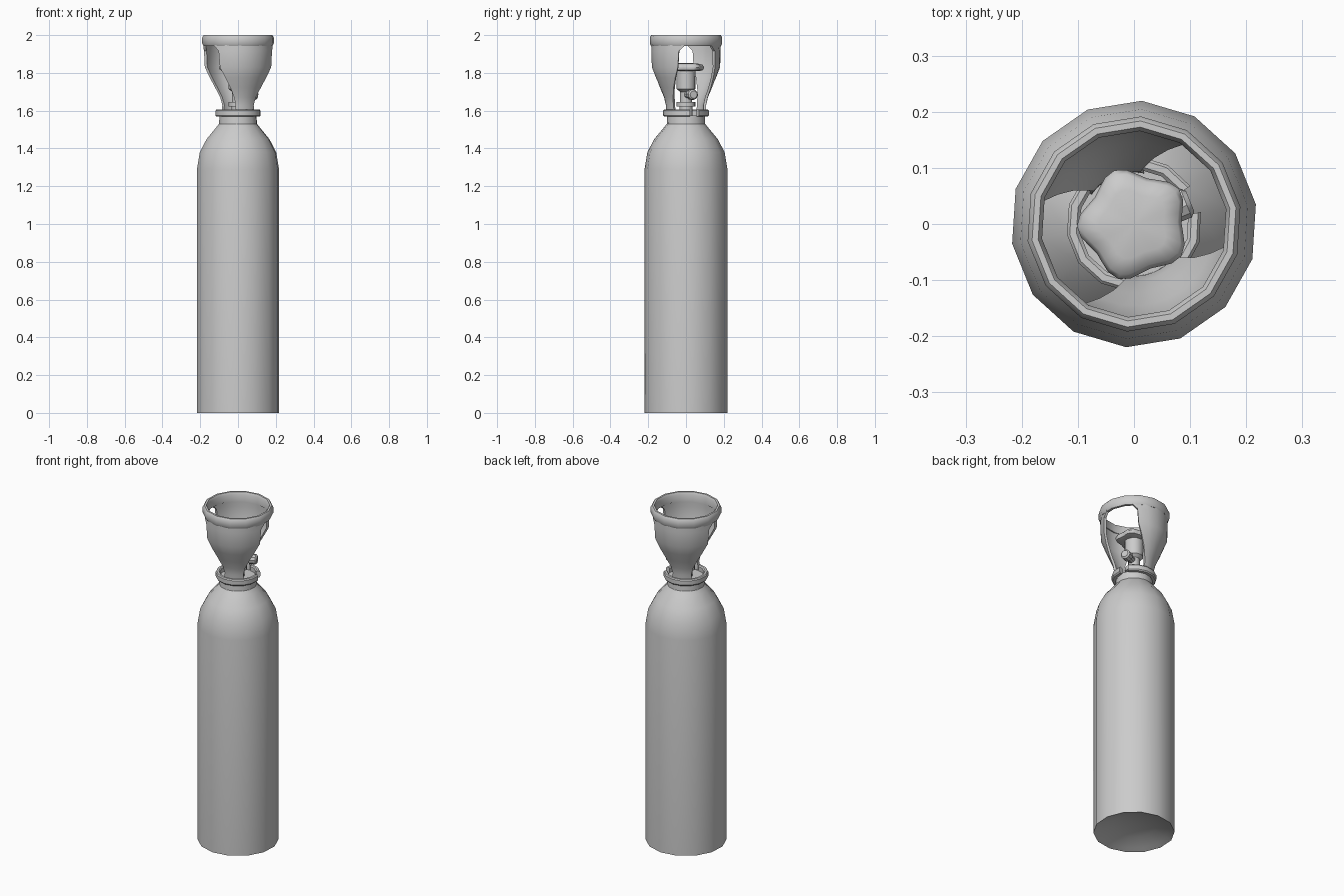
import bpy, bmesh
from math import sin, cos, radians, pi
from mathutils import Matrix

if "Cube" in bpy.data.objects:
    bpy.data.objects.remove(bpy.data.objects["Cube"])

AXIS = 22.06          # direction of the outlet, windows and collar gap (degrees)
PHASE = 9.2           # first corner of the 14-sided tank


def finish(name, bm, angle=32):
    bmesh.ops.remove_doubles(bm, verts=bm.verts, dist=1e-5)
    bmesh.ops.recalc_face_normals(bm, faces=bm.faces)
    me = bpy.data.meshes.new(name)
    bm.to_mesh(me)
    bm.free()
    ob = bpy.data.objects.new(name, me)
    bpy.context.collection.objects.link(ob)
    bpy.ops.object.select_all(action='DESELECT')
    bpy.context.view_layer.objects.active = ob
    ob.select_set(True)
    bpy.ops.object.shade_smooth_by_angle(angle=radians(angle))
    return ob


def lathe(name, profile, n=14, start=PHASE, sweep=360, loop=False, lobe=None, matrix=None, angle=32):
    """Revolve (radius, z) points; loop closes the section, lobe(angle) scales the radius."""
    bm = bmesh.new()
    full = sweep == 360
    cols = []
    for i in range(n if full else n + 1):
        a = radians(start + sweep * i / n)
        k = lobe(a) if lobe else 1
        cols.append([bm.verts.new((r * k * cos(a), r * k * sin(a), z)) for r, z in profile])
    m = len(profile)
    for i in range(n):
        c, d = cols[i], cols[(i + 1) % len(cols)]
        for j in range(m if loop else m - 1):
            q = (j + 1) % m
            bm.faces.new((c[j], d[j], d[q], c[q]))
    if loop and not full:
        bm.faces.new(cols[0])
        bm.faces.new(cols[-1])
    if not loop:
        for j in (0, -1):
            if profile[j][0] > 0:
                bm.faces.new([c[j] for c in cols])
    if matrix:
        bm.transform(matrix)
    # points on the axis collapse to a single vertex
    bmesh.ops.dissolve_degenerate(bm, dist=1e-6, edges=bm.edges)
    return finish(name, bm, angle)


# Tank with dished base, domed shoulder and neck
lathe("tank", [(0, .05), (.12, .038), (.19, .012), (.22, 0), (.22, 1.29), (.205, 1.38),
               (.168, 1.45), (.118, 1.51), (.102, 1.53), (.099, 1.575), (0, 1.575)])

# Split clamp collar around the neck
lathe("clamp_collar", [(.098, 1.568), (.116, 1.568), (.121, 1.575), (.121, 1.6),
                       (.116, 1.606), (.104, 1.606), (.098, 1.6)],
      n=13, start=AXIS + 12, sweep=336, loop=True)

# Thick rim at the top of the guard
lathe("guard_rim", [(.166, 1.945), (.166, 1.987), (.173, 2.0), (.184, 2.0),
                    (.192, 1.988), (.192, 1.955), (.185, 1.942)], loop=True, angle=45)


# Two tapering guard legs, rows of (z, radius, half width in degrees)
def guard_leg(name, centre):
    rows = [(1.96, .184, 66), (1.94, .184, 64), (1.915, .184, 56), (1.83, .181, 54),
            (1.775, .160, 47), (1.72, .137, 39), (1.67, .116, 32), (1.63, .107, 29), (1.58, .106, 33)]
    bm = bmesh.new()
    n, thick = 6, .014
    skins = []
    for off in (0, thick):
        grid = []
        for z, r, half in rows:
            line = []
            for i in range(n + 1):
                a = radians(centre + half * (2 * i / n - 1))
                line.append(bm.verts.new(((r - off) * cos(a), (r - off) * sin(a), z)))
            grid.append(line)
        for j in range(len(rows) - 1):
            for i in range(n):
                bm.faces.new((grid[j][i], grid[j][i + 1], grid[j + 1][i + 1], grid[j + 1][i]))
        # outline of the skin, for joining inside and outside
        skins.append(grid[0] + [g[-1] for g in grid[1:]] + grid[-1][-2::-1]
                     + [g[0] for g in grid[-2:0:-1]])
    a, b = skins
    for i in range(len(a)):
        k = (i + 1) % len(a)
        bm.faces.new((a[i], a[k], b[k], b[i]))
    finish(name, bm)


for name, side in (("guard_leg_back", 90), ("guard_leg_front", -90)):
    guard_leg(name, AXIS + side)

# Valve stem and body
lathe("valve_body", [(.035, 1.57), (.035, 1.622), (.05, 1.622), (.05, 1.645), (.032, 1.647),
                     (.032, 1.7), (.05, 1.715), (.052, 1.815), (0, 1.815)], n=12)

# Outlet nozzle pointing through the window
aim = (Matrix.Translation((0, 0, 1.685)) @ Matrix.Rotation(radians(AXIS), 4, 'Z')
       @ Matrix.Rotation(pi / 2, 4, 'Y'))
lathe("outlet_nozzle", [(.02, 0), (.02, .06), (.028, .065), (.028, .1), (.02, .108), (0, .108)],
      n=10, matrix=aim)

# Five-lobed handwheel
lathe("handwheel", [(0, 1.81), (.07, 1.81), (.09, 1.815), (.096, 1.828), (.088, 1.843), (.06, 1.85), (0, 1.853)],
      n=30, start=38, lobe=lambda a: .97 + .09 * cos(5 * (a - radians(38))), angle=50)
